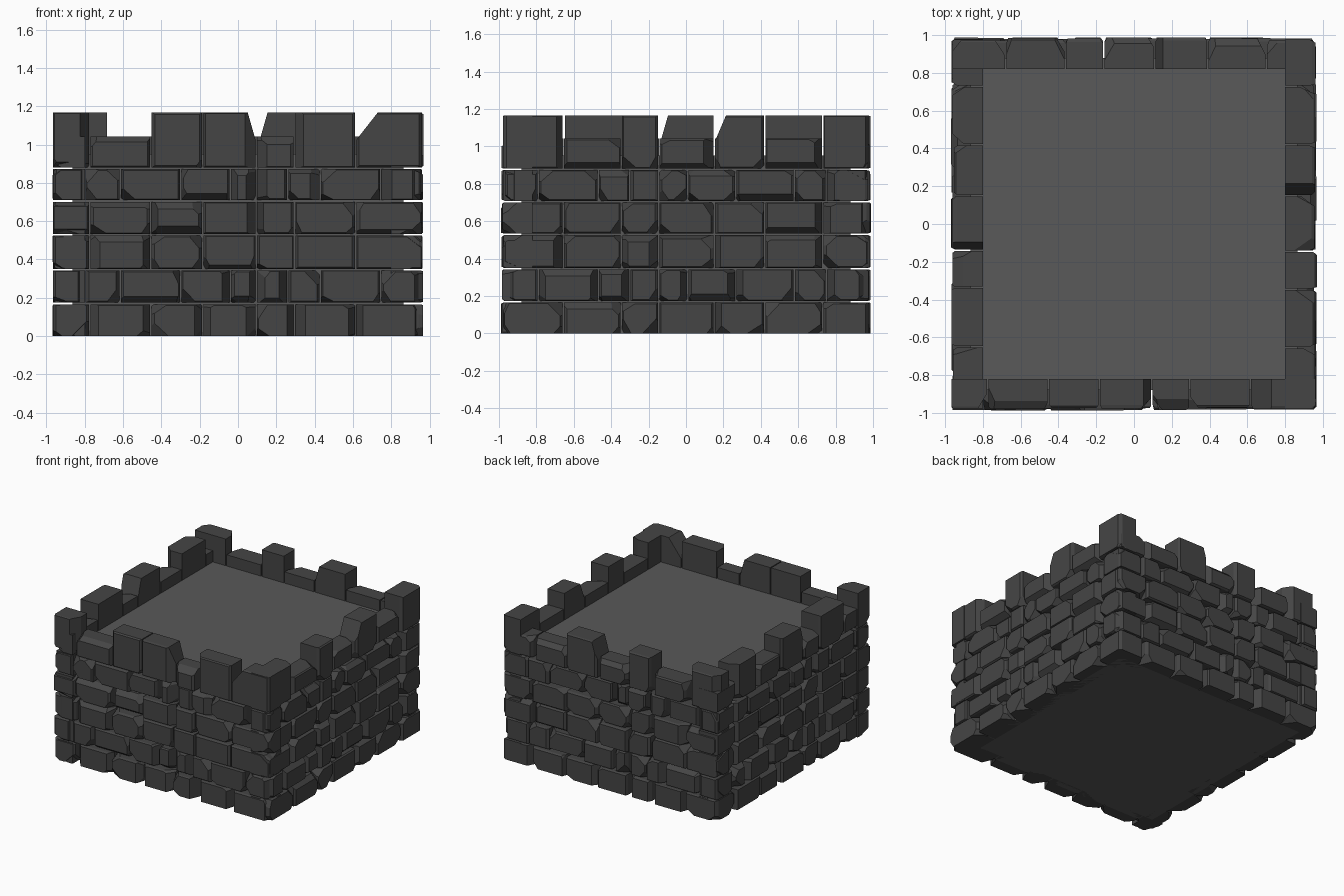
import bpy, bmesh, random
from math import radians
from mathutils import Vector, Matrix

if "Cube" in bpy.data.objects:
    bpy.data.objects.remove(bpy.data.objects["Cube"])

random.seed(11)
R = random.uniform


def material(name, g):
    m = bpy.data.materials.new(name)
    m.diffuse_color = (g, g, g, 1)
    m.use_nodes = True
    m.node_tree.nodes["Principled BSDF"].inputs["Base Color"].default_value = m.diffuse_color
    return m


STONE = material("dark_stone", 0.06)
FILL = material("mortar", 0.10)


def finish(bm, name, mat):
    me = bpy.data.meshes.new(name)
    bm.to_mesh(me)
    bm.free()
    me.materials.append(mat)
    ob = bpy.data.objects.new(name, me)
    bpy.context.collection.objects.link(ob)
    return ob


def slice_off(bm, point, normal):
    """Cut away everything on the normal's side and cap the hole."""
    geom = bm.verts[:] + bm.edges[:] + bm.faces[:]
    r = bmesh.ops.bisect_plane(bm, geom=geom, plane_co=point, plane_no=normal, clear_outer=True)
    edges = [e for e in r["geom_cut"] if isinstance(e, bmesh.types.BMEdge)]
    if edges:
        bmesh.ops.contextual_create(bm, geom=edges)


def stone(name, u0, u1, z0, z1, outer, inner, turn, slope=0):
    """Chipped block: u runs along the wall, -y is outward, then turned to its wall."""
    g = 0.004
    face = outer + R(-0.008, 0.008)
    lo = Vector((u0 + g, -face, z0 + (g if z0 > 0 else 0)))
    hi = Vector((u1 - g, -inner, z1 - g))
    size, mid = hi - lo, (lo + hi) / 2
    bm = bmesh.new()
    bmesh.ops.create_cube(bm, size=1, matrix=Matrix.Translation(mid) @ Matrix.Diagonal((*size, 1)))
    # worn outer edges
    for su in (-1, 1):
        c = Vector((lo.x if su < 0 else hi.x, lo.y, 0))
        w, d = (R(.03, .055), R(.05, .09)) if random.random() < .3 else (R(.006, .018), R(.01, .03))
        slice_off(bm, c - Vector((su * w, 0, 0)), Vector((su * d, -w, 0)))
    for sz in (-1, 1):
        if z0 == 0 and sz < 0:
            continue
        c = Vector((0, lo.y, lo.z if sz < 0 else hi.z))
        w, d = (R(.02, .04), R(.03, .06)) if random.random() < .2 else (R(.003, .01), R(.01, .02))
        slice_off(bm, c - Vector((0, 0, sz * w)), Vector((0, -w, sz * d)))
    # broken outer corners
    for su in (-1, 1):
        for sz in (-1, 1):
            if random.random() < .5 and not (z1 > 1.1 and sz > 0):
                c = Vector((lo.x if su < 0 else hi.x, lo.y, lo.z if sz < 0 else hi.z))
                a, b, d = R(.03, .09), R(.03, .09), R(.05, .13)
                slice_off(bm, c - Vector((su * a, 0, 0)), Vector((su / a, -1 / d, sz / b)))
    # leaning side on some merlons
    if slope:
        c = Vector((hi.x if slope > 0 else lo.x, 0, hi.z))
        w = abs(slope)
        slice_off(bm, c - Vector(((w if slope > 0 else -w), 0, 0)),
                  Vector((0.14 if slope > 0 else -0.14, 0, w)))
    bmesh.ops.rotate(bm, verts=bm.verts, cent=(0, 0, 0), matrix=Matrix.Rotation(radians(turn), 3, 'Z'))
    bmesh.ops.recalc_face_normals(bm, faces=bm.faces)
    finish(bm, name, STONE)


# solid core with the flat floor
bm = bmesh.new()
bmesh.ops.create_cube(bm, size=1, matrix=Matrix.Translation((0, 0, .475)) @ Matrix.Diagonal((1.73, 1.76, .95, 1)))
finish(bm, "core_floor", FILL)

# wall: turn, outer, inner, main joints, offset joints, merlon pattern, leaning merlons
WALLS = {
    "front": (0, .98, .82,
              [-.97, -.775, -.455, -.185, .095, .295, .615, .965],
              [-.97, -.80, -.615, -.30, -.04, .095, .26, .43, .745, .96],
              "TLTTLTT", {3: .04, 6: -.11}),
    "right": (90, .96, .80,
              [-.98, -.655, -.345, -.145, .15, .42, .73, .98],
              [-.97, -.79, -.47, -.30, -.145, .01, .265, .58, .75, .97],
              "TLTLTLT", {4: -.06}),
    "back": (180, .98, .82,
             [-.955, -.70, -.39, -.11, .16, .365, .68, .965],
             [-.96, -.735, -.55, -.235, .025, .16, .325, .495, .81, .965],
             "LLTLTLT", {2: .04}),
    "left": (270, .96, .80,
             [-.98, -.73, -.42, -.15, .14, .335, .65, .98],
             [-.97, -.75, -.58, -.265, -.01, .14, .30, .47, .79, .97],
             "LTLTLTL", {3: .04}),
}
ROWS = [0, .17, .347, .53, .705, .877]

for wall, (turn, outer, inner, main, offset, merlons, leans) in WALLS.items():
    # five full courses, two of them staggered
    for r in range(5):
        joints = offset if r in (1, 4) else main
        for i in range(len(joints) - 1):
            stone(f"{wall}_stone_{r}_{i}", joints[i], joints[i + 1], ROWS[r], ROWS[r + 1], outer, inner, turn)
    # battlements: tall and low blocks
    for i, kind in enumerate(merlons):
        stone(f"{wall}_merlon_{i}", main[i], main[i + 1], ROWS[5],
              1.17 if kind == "T" else 1.045, outer, inner, turn, leans.get(i, 0))
